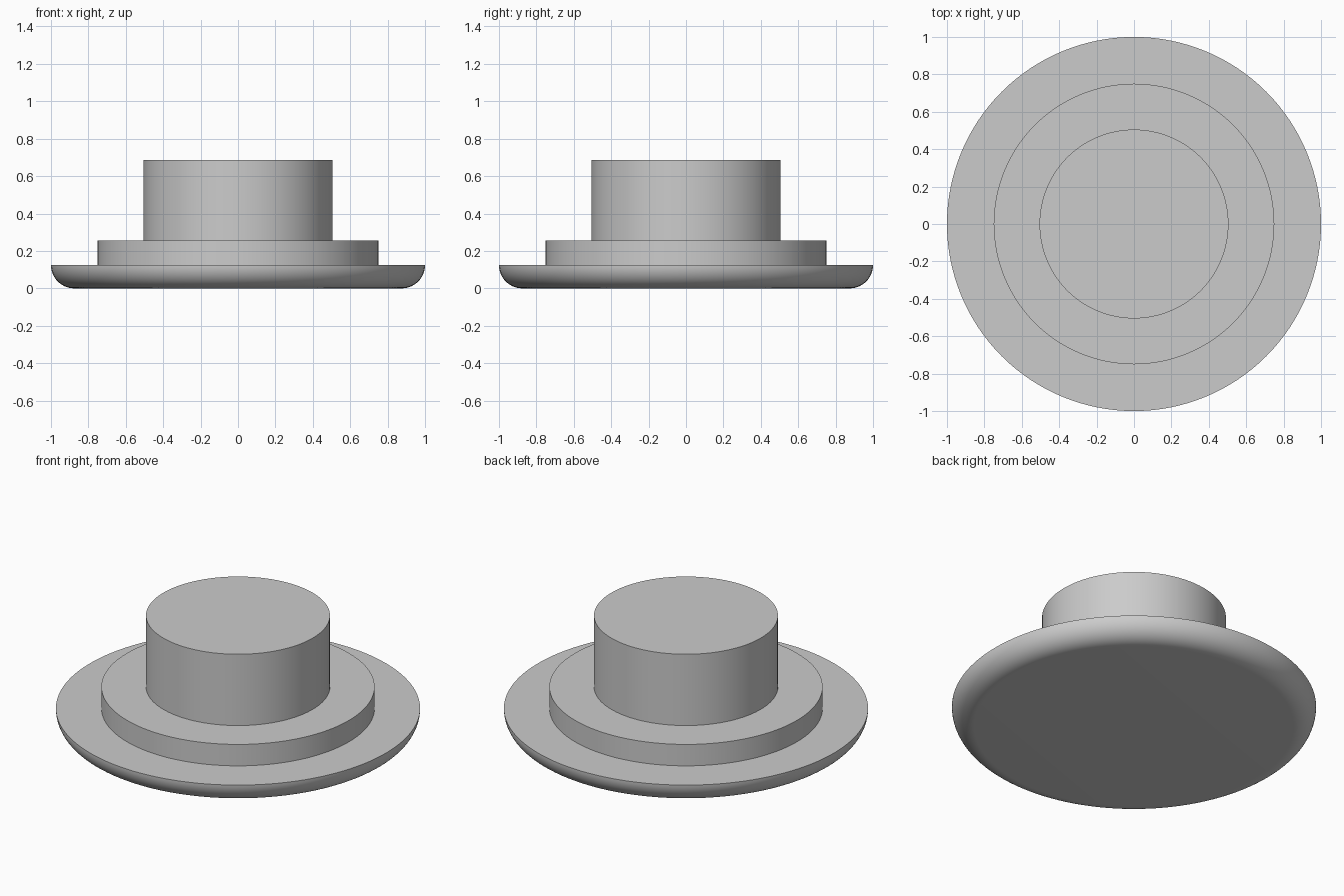
import bpy
import bmesh
from math import cos, sin, pi, radians

SIDES = 128

cube = bpy.data.objects.get("Cube")
if cube:
    bpy.data.objects.remove(cube, do_unlink=True)

# Single plain grey
grey = bpy.data.materials.new("plain_grey")
grey.use_nodes = True
colour = (0.6, 0.6, 0.6, 1)
grey.diffuse_color = colour
for node in grey.node_tree.nodes:
    if node.type == 'BSDF_PRINCIPLED':
        node.inputs["Base Color"].default_value = colour


def lathe(name, profile):
    """Revolve a list of (radius, height) points around z."""
    bm = bmesh.new()
    verts = [bm.verts.new((r, 0, z)) for r, z in profile]
    edges = [bm.edges.new(pair) for pair in zip(verts, verts[1:])]
    bmesh.ops.spin(bm, geom=verts + edges, cent=(0, 0, 0), axis=(0, 0, 1),
                   angle=2 * pi, steps=SIDES, use_duplicate=False)
    bmesh.ops.remove_doubles(bm, verts=bm.verts[:], dist=0.0001)
    bmesh.ops.recalc_face_normals(bm, faces=bm.faces[:])
    mesh = bpy.data.meshes.new(name)
    bm.to_mesh(mesh)
    bm.free()
    mesh.materials.append(grey)
    obj = bpy.data.objects.new(name, mesh)
    bpy.context.collection.objects.link(obj)
    bpy.ops.object.select_all(action='DESELECT')
    obj.select_set(True)
    bpy.context.view_layer.objects.active = obj
    bpy.ops.object.shade_smooth_by_angle(angle=radians(30))
    return obj


# Heights and radii of the stacked discs
BASE_R, STEP_R, KNOB_R = 1.0, 0.75, 0.505
BASE_Z, STEP_Z, KNOB_Z = 0.125, 0.255, 0.687

# Base disc: flat underside with a quarter-round lower edge
FILLET = BASE_Z
arc = [(BASE_R - FILLET + FILLET * sin(a), FILLET - FILLET * cos(a))
       for a in (i * pi / 32 for i in range(17))]
lathe("base_flange", [(0, 0)] + arc + [(STEP_R, BASE_Z)])

# Raised step, continuing from the base up to the knob
lathe("middle_step", [(STEP_R, BASE_Z), (STEP_R, STEP_Z), (KNOB_R, STEP_Z)])

# Central cylinder with a flat top
lathe("centre_cylinder", [(KNOB_R, STEP_Z), (KNOB_R, KNOB_Z), (0, KNOB_Z)])
